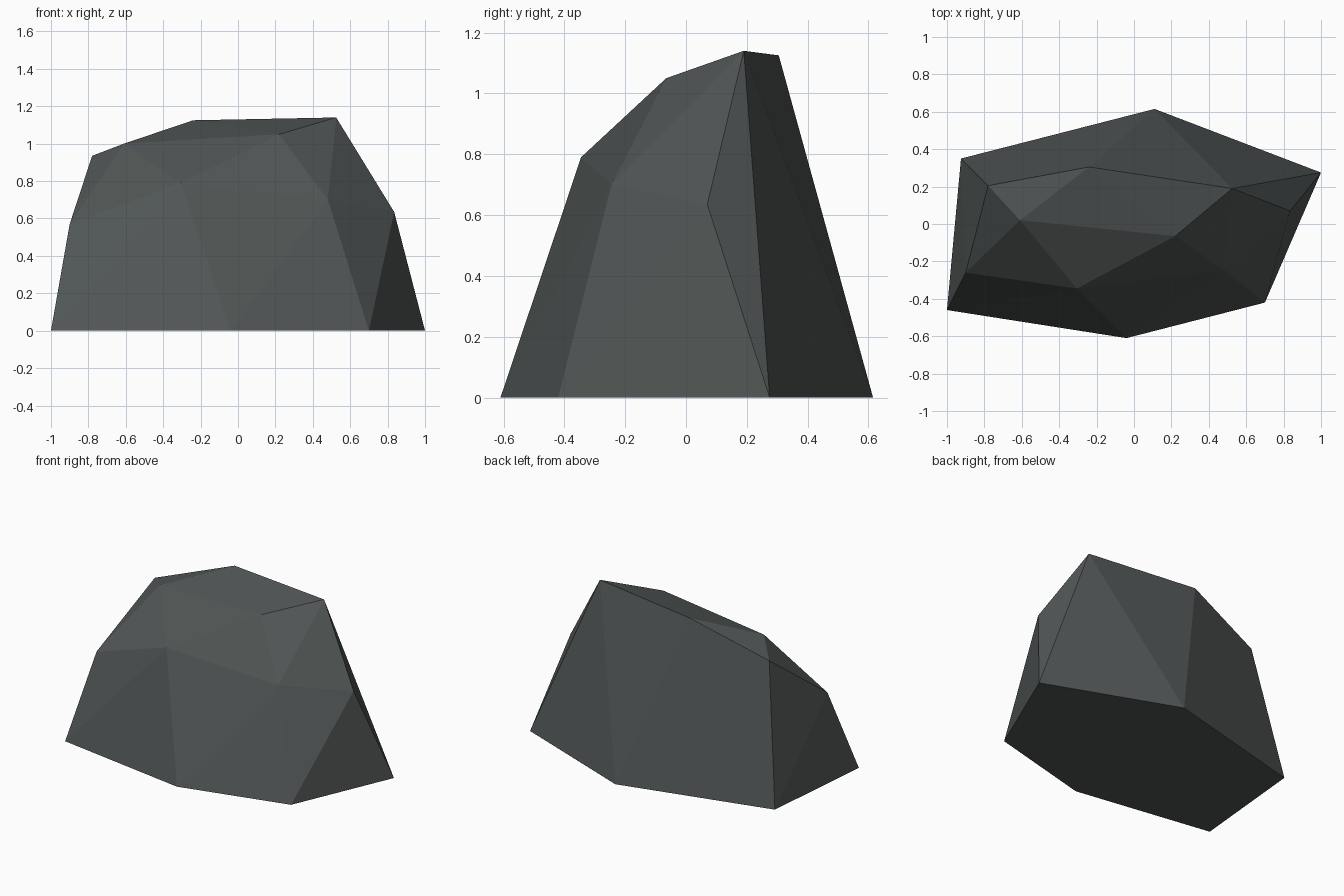
import bpy
import bmesh

if "Cube" in bpy.data.objects:
    bpy.data.objects.remove(bpy.data.objects["Cube"])

# Ground outline of the boulder (x, y), counter-clockwise
base = [(-1.0, -.46), (-.04, -.61), (.70, -.42), (1.0, .275), (.11, .615), (-.925, .35)]

# Upper corners of the boulder (x, y, z)
crown = [
    (-.78, .205, .935), (-.24, .305, 1.125), (.525, .19, 1.14),   # back ridge
    (.835, .07, .635), (-.90, -.26, .57),                         # end shoulders
    (-.61, .02, 1.0), (.22, -.065, 1.05),                         # front ridge
    (-.305, -.345, .79), (.48, -.245, .70),                       # front bulges
]

# Faceted convex stone wrapped around the corners
bm = bmesh.new()
for x, y in base:
    bm.verts.new((x, y, 0))
for p in crown:
    bm.verts.new(p)
bmesh.ops.convex_hull(bm, input=bm.verts[:])
bmesh.ops.dissolve_limit(bm, angle_limit=.01, verts=bm.verts[:], edges=bm.edges[:])
bmesh.ops.recalc_face_normals(bm, faces=bm.faces[:])

mesh = bpy.data.meshes.new("boulder")
bm.to_mesh(mesh)
bm.free()
boulder = bpy.data.objects.new("boulder", mesh)
bpy.context.collection.objects.link(boulder)

# Flat dark stone colour
stone = bpy.data.materials.new("dark grey stone")
stone.diffuse_color = (.082, .093, .092, 1)
stone.use_nodes = True
stone.node_tree.nodes["Principled BSDF"].inputs["Base Color"].default_value = stone.diffuse_color
mesh.materials.append(stone)
